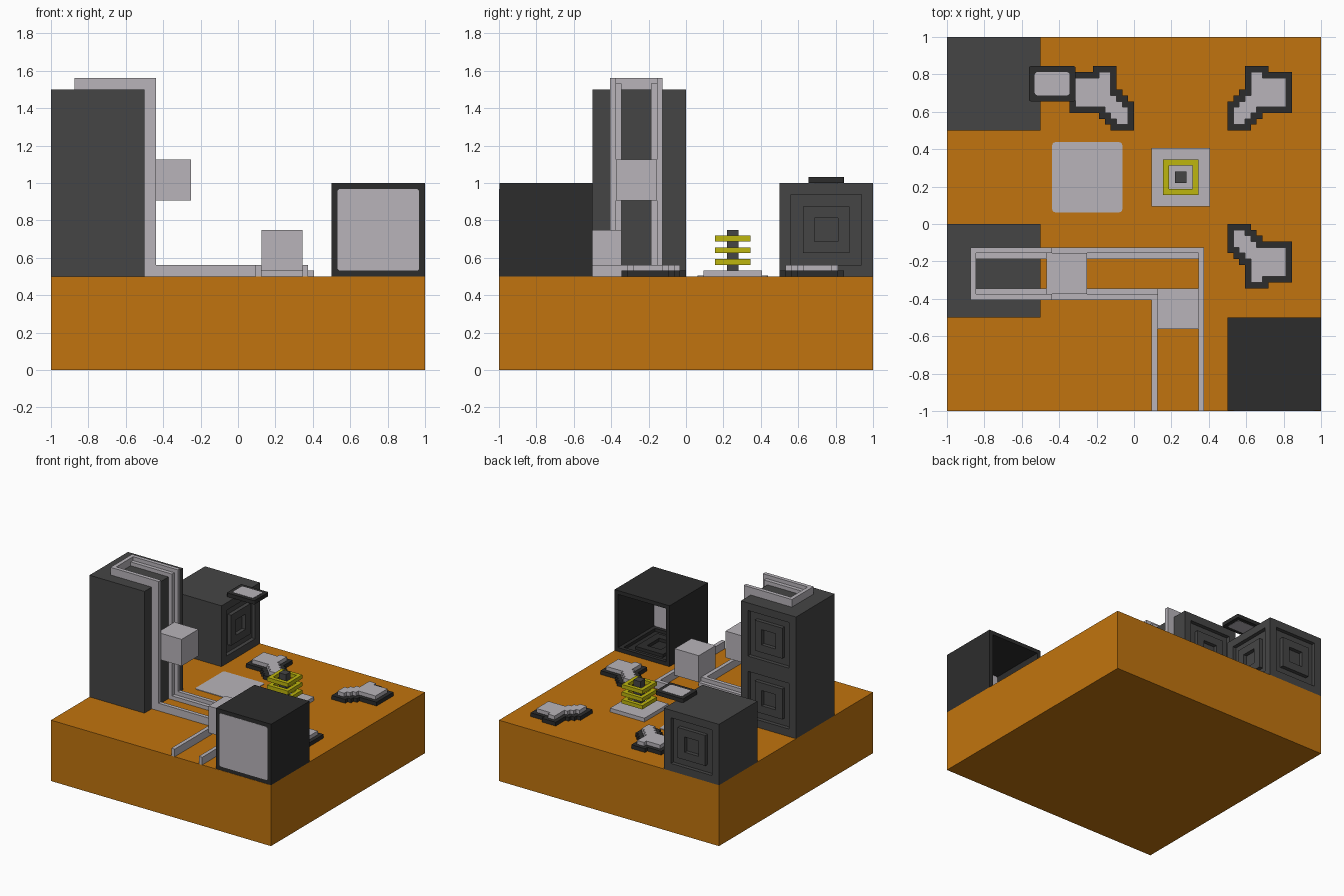
import bpy, bmesh
from mathutils import Vector

cube = bpy.data.objects.get("Cube")
if cube:
    bpy.data.objects.remove(cube, do_unlink=True)

U = 1 / 32  # every part sits on a grid of 1/32 unit


def material(name, rgb):
    lin = [((c / 255 + 0.055) / 1.055) ** 2.4 for c in rgb] + [1]
    m = bpy.data.materials.new(name)
    m.use_nodes = True
    m.diffuse_color = lin
    m.node_tree.nodes["Principled BSDF"].inputs["Base Color"].default_value = lin
    return m


ORANGE = material("orange ground", (193, 116, 14))
LIGHT = material("light grey", (184, 180, 186))
DARK = material("dark grey", (69, 69, 69))
BLACK = material("near black", (44, 44, 44))
YELLOW = material("yellow", (190, 182, 14))


def finish(name, bm, mat):
    bmesh.ops.recalc_face_normals(bm, faces=bm.faces)
    bmesh.ops.scale(bm, vec=(U, U, U), verts=bm.verts)
    me = bpy.data.meshes.new(name)
    bm.to_mesh(me)
    bm.free()
    me.materials.append(mat)
    ob = bpy.data.objects.new(name, me)
    bpy.context.collection.objects.link(ob)
    return ob


def add_box(bm, lo, hi):
    lo, hi = Vector(lo), Vector(hi)
    verts = bmesh.ops.create_cube(bm, size=1)["verts"]
    for v in verts:
        v.co = (lo + hi) / 2 + v.co * (hi - lo)
    return verts


def box(name, lo, hi, mat, round_axis=None, radius=0.5):
    """Box between two grid corners, optionally rounded along one axis."""
    bm = bmesh.new()
    add_box(bm, lo, hi)
    if round_axis is not None:
        edges = [e for e in bm.edges
                 if abs((e.verts[0].co - e.verts[1].co)[round_axis]) > 1e-4]
        bmesh.ops.bevel(bm, geom=edges, offset=radius, segments=3,
                        profile=0.5, affect='EDGES')
    return finish(name, bm, mat)


def add_prism(bm, points, y0, y1):
    """Outline in x and z, extruded along y."""
    face = bm.faces.new([bm.verts.new((x, y0, z)) for x, z in points])
    geo = bmesh.ops.extrude_face_region(bm, geom=[face])["geom"]
    for v in geo:
        if isinstance(v, bmesh.types.BMVert):
            v.co.y = y1


def sink(bm, faces, border, depth):
    """Inset faces by a border, then push them along their normals."""
    bmesh.ops.inset_individual(bm, faces=faces, thickness=border, use_even_offset=True)
    for f in faces:
        n = f.normal.copy()
        out = bmesh.ops.extrude_discrete_faces(bm, faces=[f])["faces"][0]
        bmesh.ops.translate(bm, vec=n * depth, verts=out.verts)
        yield out


def panel(bm, faces, border=2, depth=1):
    """Nested square relief: sunk ring, raised ring, sunk middle."""
    for i, d in enumerate((-depth, depth, -depth)):
        faces = list(sink(bm, faces, border if i == 0 else 2, d))
        bm.normal_update()


def facing(bm, direction):
    d = Vector(direction)
    bm.normal_update()
    return [f for f in bm.faces if f.normal.dot(d) > 0.9]


# Ground block
box("ground_block", (-32, -32, 0), (32, 32, 16), ORANGE)

# Tower with two relief panels on its back
bm = bmesh.new()
add_box(bm, (-32, -16, 16), (-16, 0, 48))
bmesh.ops.bisect_plane(bm, geom=bm.verts[:] + bm.edges[:] + bm.faces[:],
                       plane_co=(0, 0, 32), plane_no=(0, 0, 1))
panel(bm, facing(bm, (0, 1, 0)))
finish("tower", bm, DARK)

# Crate with relief panels on the back and one side
bm = bmesh.new()
add_box(bm, (-32, 16, 16), (-16, 32, 32))
panel(bm, facing(bm, (0, 1, 0)) + facing(bm, (1, 0, 0)))
finish("crate", bm, DARK)

# Hollow box, open at the back, with a relief in its floor
bm = bmesh.new()
add_box(bm, (16, -31.94, 16), (32, -16, 32))
list(sink(bm, facing(bm, (0, 1, 0)), 1, -15))
floor = [f for f in facing(bm, (0, 0, 1)) if f.calc_center_median().z < 20]
panel(bm, floor, 1, 0.8)
finish("open_box", bm, BLACK)
box("box_window", (17, -32, 17), (31, -30.94, 31), LIGHT, round_axis=1)

# Hatch plate resting on the crate edge
box("hatch_frame", (-18, 21, 32), (-10, 27, 33), BLACK, 2, 0.3)
box("hatch_pane", (-17, 22, 31.95), (-11, 26, 33.05), LIGHT, 2)


# Track: outer walls and lower inner ledges, over the tower and along the ground
def track_outline(start, end, h):
    return [(start, 48 + h), (-16 + h, 48 + h), (-16 + h, 16 + h), (end, 16 + h),
            (end, 16), (-16, 16), (-16, 48), (start, 48)]


bm = bmesh.new()
add_prism(bm, track_outline(-28, 12, 2), -5, -4)
add_prism(bm, track_outline(-28, 4, 2), -13, -12)
add_box(bm, (-28, -12, 48), (-27, -5, 50))
for x, y in ((3, -13), (11, -5)):
    add_box(bm, (x, -32, 16), (x + 1, y, 18))
finish("track_walls", bm, LIGHT)

bm = bmesh.new()
add_prism(bm, track_outline(-27, 11, 1), -6, -5)
add_prism(bm, track_outline(-27, 4, 1), -12, -11)
finish("track_ledges", bm, LIGHT)

# Blocks riding on the track
box("upper_block", (-15, -12, 29), (-8, -5, 36), LIGHT)
box("lower_block", (4, -18, 17), (11, -11, 24), LIGHT)

# Flat pad on the ground
box("floor_pad", (-14, 2, 16), (-2, 14, 16.15), LIGHT, 2)

# Coil: pad, post and three square rings
box("coil_pad", (3, 3, 16), (13, 13, 17), LIGHT)
box("coil_post", (7, 7, 17), (9, 9, 24), DARK)
for i in range(3):
    z = 18 + 2 * i
    bm = bmesh.new()
    add_box(bm, (5, 5, z), (11, 6, z + 1))
    add_box(bm, (5, 10, z), (11, 11, z + 1))
    add_box(bm, (5, 6, z), (6, 10, z + 1))
    add_box(bm, (10, 6, z), (11, 10, z + 1))
    finish(f"coil_ring_{i + 1}", bm, YELLOW)


# Ore patches: light stepped top on a base one cell wider all round
def slab(name, cells, origin, flip, z, mat):
    bm = bmesh.new()
    for cx, cy in cells:
        bm.faces.new([bm.verts.new((origin[0] + flip[0] * (cx + a),
                                    origin[1] + flip[1] * (cy + b), z))
                      for a, b in ((0, 0), (1, 0), (1, 1), (0, 1))])
    bmesh.ops.remove_doubles(bm, verts=bm.verts, dist=0.01)
    geo = bmesh.ops.extrude_face_region(bm, geom=bm.faces[:], use_keep_orig=True)["geom"]
    bmesh.ops.translate(bm, vec=(0, 0, 1),
                        verts=[v for v in geo if isinstance(v, bmesh.types.BMVert)])
    bmesh.ops.recalc_face_normals(bm, faces=bm.faces)
    bmesh.ops.dissolve_limit(bm, angle_limit=0.01, verts=bm.verts, edges=bm.edges)
    finish(name, bm, mat)


spans = [(1, 2), (1, 3), (1, 4), (2, 9), (3, 9), (4, 9), (4, 9), (4, 9), (4, 5)]
top = {(x, y) for y, (a, b) in enumerate(spans, 1) for x in range(a, b + 1)}
rim = {(x + i, y + j) for x, y in top for i in (-1, 0, 1) for j in (-1, 0, 1)}
for n, origin, flip in (("back_left", (16, 16), (1, 1)),
                        ("front_left", (16, 0), (1, -1)),
                        ("back_middle", (0, 16), (-1, 1))):
    slab(f"ore_base_{n}", sorted(rim), origin, flip, 16, BLACK)
    slab(f"ore_top_{n}", sorted(top), origin, flip, 17, LIGHT)
